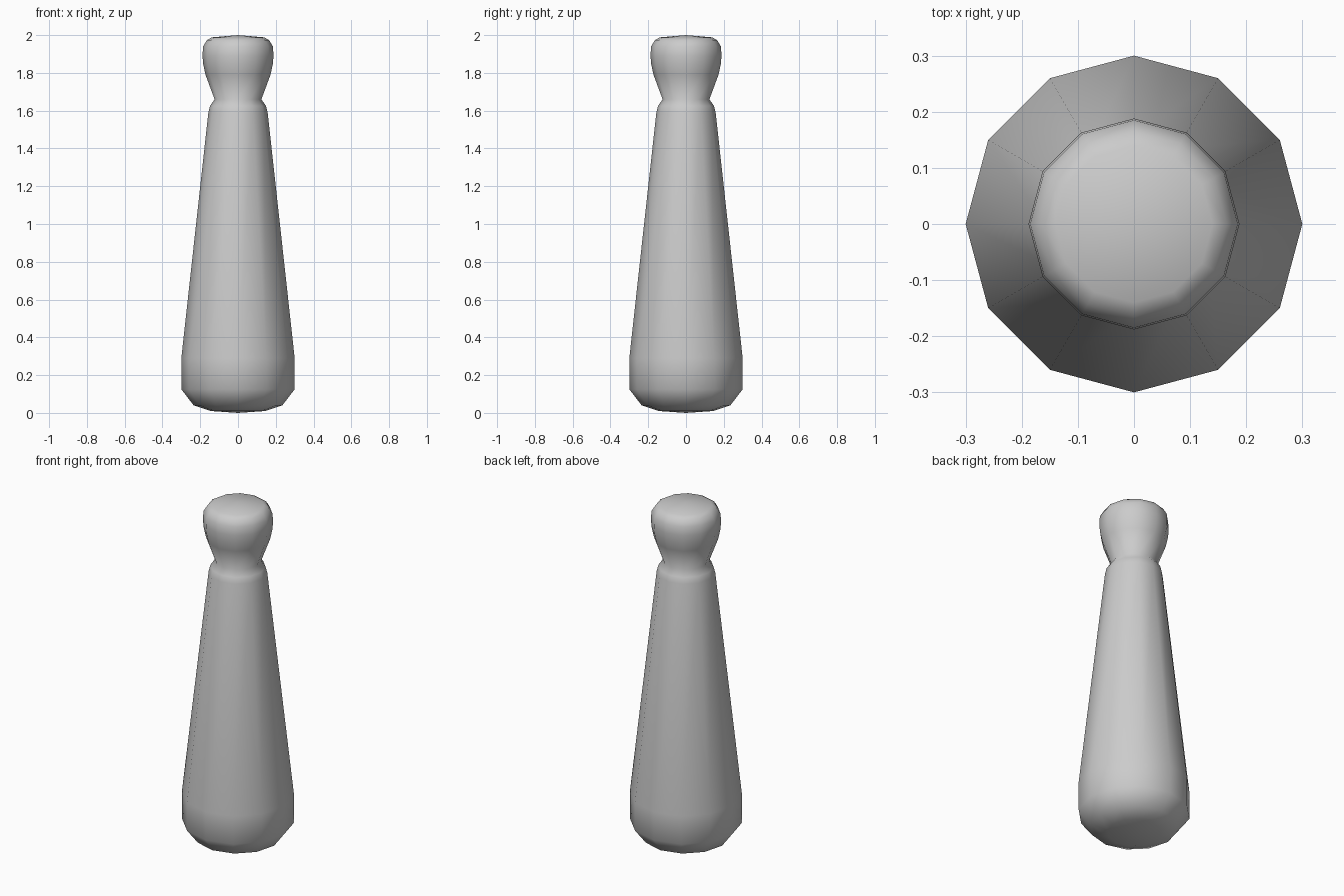
import bpy, bmesh
from math import cos, sin, tau

cube = bpy.data.objects.get("Cube")
if cube:
    bpy.data.objects.remove(cube, do_unlink=True)

SIDES = 12

# Grey finish
grey = bpy.data.materials.new("plain_grey")
grey.use_nodes = True
colour = (0.6, 0.6, 0.6, 1)
grey.diffuse_color = colour
grey.node_tree.nodes["Principled BSDF"].inputs["Base Color"].default_value = colour

# Profile as (radius, height): rounded foot, tapering body, neck, flared head
foot = [(0.145, 0.01), (0.235, 0.04), (0.3, 0.125), (0.3, 0.29)]
body = [(0.157, 1.59), (0.148, 1.625), (0.124, 1.66)]
head = [(0.172, 1.79), (0.184, 1.845), (0.188, 1.89), (0.185, 1.94),
        (0.165, 1.973), (0.14, 1.988)]


def lathe(name, profile, bottom, top):
    """Revolve a profile and close both ends with a shallow fan."""
    bm = bmesh.new()
    rings = [[bm.verts.new((r * cos(tau * i / SIDES), r * sin(tau * i / SIDES), z))
              for i in range(SIDES)] for r, z in profile]
    low = bm.verts.new((0, 0, bottom))
    high = bm.verts.new((0, 0, top))
    for i in range(SIDES):
        j = (i + 1) % SIDES
        for a, b in zip(rings, rings[1:]):
            bm.faces.new((a[i], a[j], b[j], b[i]))
        bm.faces.new((low, rings[0][j], rings[0][i]))
        bm.faces.new((high, rings[-1][i], rings[-1][j]))
    for f in bm.faces:
        f.smooth = True
    mesh = bpy.data.meshes.new(name)
    bm.to_mesh(mesh)
    bm.free()
    mesh.materials.append(grey)
    obj = bpy.data.objects.new(name, mesh)
    bpy.context.collection.objects.link(obj)
    return obj


lathe("turned_peg", foot + body + head, 0.0, 2.0)
